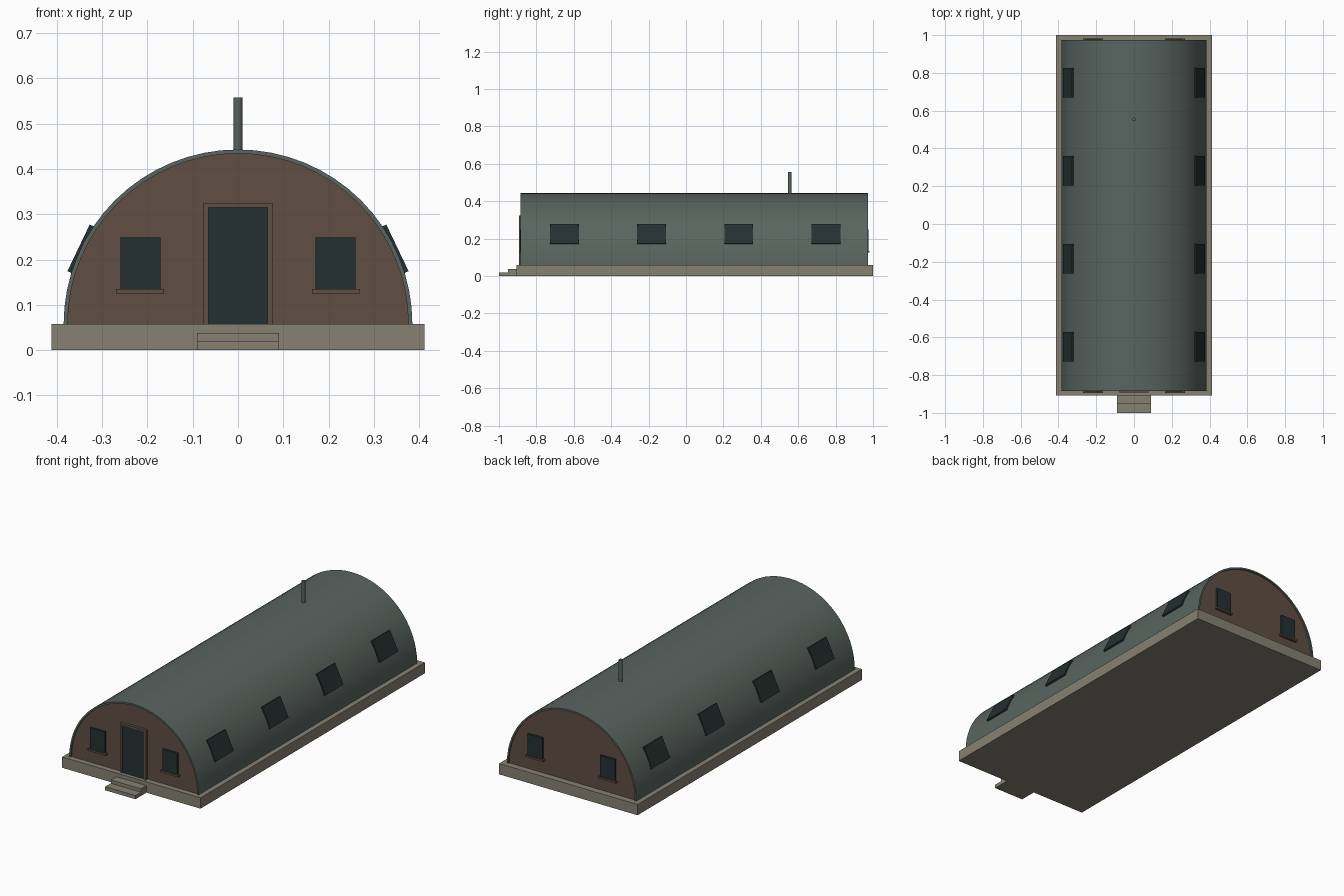
import bpy, bmesh
from math import pi, cos, sin, radians
from mathutils import Matrix

if "Cube" in bpy.data.objects:
    bpy.data.objects.remove(bpy.data.objects["Cube"], do_unlink=True)


def material(name, r, g, b):
    m = bpy.data.materials.new(name)
    m.use_nodes = True
    m.diffuse_color = (r, g, b, 1)
    m.node_tree.nodes["Principled BSDF"].inputs["Base Color"].default_value = (r, g, b, 1)
    return m


concrete = material("concrete", 0.24, 0.22, 0.17)
metal = material("green_grey_metal", 0.10, 0.13, 0.115)
wood = material("brown_wood", 0.115, 0.078, 0.056)
glass = material("dark_glass", 0.018, 0.03, 0.031)

FLOOR = 0.058              # top of the foundation
RADIUS = 0.385             # outside of the roof arch
FRONT, BACK = -0.885, 0.973
SEGMENTS = 32


def finish(name, bm, mat, smooth=False):
    bmesh.ops.recalc_face_normals(bm, faces=bm.faces)
    mesh = bpy.data.meshes.new(name)
    bm.to_mesh(mesh)
    bm.free()
    mesh.materials.append(mat)
    obj = bpy.data.objects.new(name, mesh)
    bpy.context.collection.objects.link(obj)
    if smooth:
        bpy.ops.object.select_all(action='DESELECT')
        obj.select_set(True)
        bpy.context.view_layer.objects.active = obj
        bpy.ops.object.shade_smooth_by_angle(angle=radians(30))
    return obj


def box(name, mat, x, y, z):
    """Box from (low, high) ranges on each axis."""
    bm = bmesh.new()
    bmesh.ops.create_cube(bm, size=1)
    for v in bm.verts:
        v.co = [r[0] if c < 0 else r[1] for c, r in zip(v.co, (x, y, z))]
    return finish(name, bm, mat)


def arc(radius):
    return [(radius * cos(pi * i / SEGMENTS), FLOOR + radius * sin(pi * i / SEGMENTS))
            for i in range(SEGMENTS + 1)]


def prism(name, mat, profile, y0, y1, smooth=False):
    """Extrude a front outline along y."""
    bm = bmesh.new()
    face = bm.faces.new([bm.verts.new((x, y0, z)) for x, z in profile])
    out = bmesh.ops.extrude_face_region(bm, geom=[face])["geom"]
    verts = [g for g in out if isinstance(g, bmesh.types.BMVert)]
    bmesh.ops.translate(bm, verts=verts, vec=(0, y1 - y0, 0))
    return finish(name, bm, mat, smooth)


# Foundation and entrance steps
box("foundation", concrete, (-0.412, 0.412), (-0.907, 1.0), (0, FLOOR))
box("lower_step", concrete, (-0.09, 0.09), (-1.0, -0.9), (0, 0.02))
box("upper_step", concrete, (-0.09, 0.09), (-0.953, -0.9), (0, 0.038))

# Arched roof shell and the end walls set just inside it
prism("roof_shell", metal, arc(RADIUS) + arc(RADIUS - 0.009)[::-1], FRONT, BACK, True)
prism("front_wall", wood, arc(RADIUS - 0.006), FRONT + 0.008, FRONT + 0.03)
prism("back_wall", wood, arc(RADIUS - 0.006), BACK - 0.03, BACK - 0.008)

# Chimney pipe
bm = bmesh.new()
bmesh.ops.create_cone(bm, cap_ends=True, segments=16, radius1=0.01, radius2=0.01,
                      depth=0.137, matrix=Matrix.Translation((0, 0.555, 0.489)))
finish("chimney_pipe", bm, metal, True)

# Door with its frame
box("door", glass, (-0.065, 0.065), (FRONT - 0.002, FRONT + 0.02), (FLOOR, 0.315))
frame_y = (FRONT - 0.007, FRONT + 0.02)
for side, s in (("left", 1), ("right", -1)):
    box(f"door_frame_{side}", wood, sorted((s * 0.065, s * 0.076)), frame_y, (FLOOR, 0.325))
box("door_frame_top", wood, (-0.065, 0.065), frame_y, (0.315, 0.325))

# Windows and sills on both end walls
for end, y, d in (("front", FRONT, -1), ("back", BACK, 1)):
    for side, s in (("left", 1), ("right", -1)):
        inner = y - d * 0.02
        box(f"{end}_window_{side}", glass, sorted((s * 0.171, s * 0.26)),
            sorted((inner, y + d * 0.003)), (0.135, 0.249))
        box(f"{end}_sill_{side}", wood, sorted((s * 0.163, s * 0.269)),
            sorted((inner, y + d * 0.009)), (0.125, 0.135))

# Tilted windows along both sides of the roof
for side, s in (("left", 1), ("right", -1)):
    for i in range(4):
        place = (Matrix.Translation((0, -0.65 + 0.466 * i, FLOOR))
                 @ Matrix.Rotation(-s * radians(25.5), 4, 'Y')
                 @ Matrix.Translation((s * 0.384, 0, 0))
                 @ Matrix.Diagonal((0.012, 0.154, 0.114, 1)))
        bm = bmesh.new()
        bmesh.ops.create_cube(bm, size=1, matrix=place)
        finish(f"{side}_window_{i + 1}", bm, glass)
